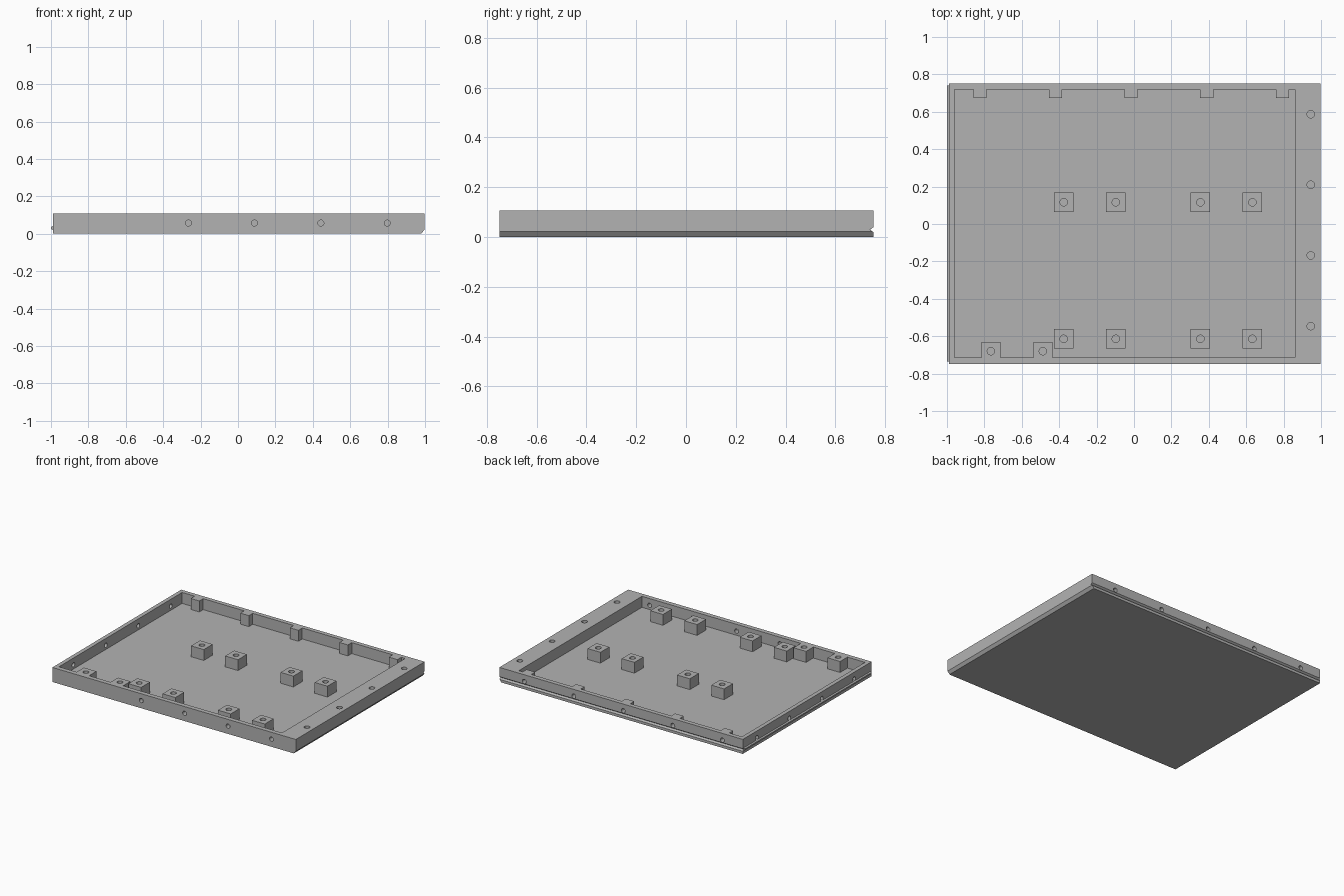
import bpy, bmesh, math
from mathutils import Vector, Matrix

if "Cube" in bpy.data.objects:
    bpy.data.objects.remove(bpy.data.objects["Cube"])

GREY = (0.45, 0.45, 0.45, 1)
grey = bpy.data.materials.new("plain_grey")
grey.diffuse_color = GREY
grey.use_nodes = True
grey.node_tree.nodes["Principled BSDF"].inputs["Base Color"].default_value = GREY

RIM, FLOOR = 0.107, 0.026
LEFT, RIGHT, FRONT, BACK = -0.99, 0.996, -0.749, 0.752
IN_L, IN_R, IN_F, IN_B = -0.96, 0.86, -0.715, 0.72


def finish(bm, name):
    bmesh.ops.recalc_face_normals(bm, faces=bm.faces)
    mesh = bpy.data.meshes.new(name)
    bm.to_mesh(mesh)
    bm.free()
    mesh.materials.append(grey)
    obj = bpy.data.objects.new(name, mesh)
    bpy.context.collection.objects.link(obj)
    return obj


def prism(name, points, direction):
    """Sweep a closed flat outline along a direction."""
    bm = bmesh.new()
    face = bm.faces.new([bm.verts.new(p) for p in points])
    swept = bmesh.ops.extrude_face_region(bm, geom=[face])["geom"]
    verts = [v for v in swept if isinstance(v, bmesh.types.BMVert)]
    bmesh.ops.translate(bm, verts=verts, vec=direction)
    return finish(bm, name)


def drills(name, centres, axis, radius, length):
    """Round cutters centred on the given points."""
    bm = bmesh.new()
    turn = Vector(axis).to_track_quat("Z", "Y").to_matrix().to_4x4()
    for c in centres:
        bmesh.ops.create_cone(bm, cap_ends=True, segments=24, radius1=radius,
                              radius2=radius, depth=length,
                              matrix=Matrix.Translation(c) @ turn)
    return finish(bm, name)


def cut(obj, cutter):
    mod = obj.modifiers.new("cut", "BOOLEAN")
    mod.operation, mod.solver, mod.object = "DIFFERENCE", "EXACT", cutter
    cutter.hide_render = True
    bpy.context.view_layer.objects.active = obj
    bpy.ops.object.modifier_apply(modifier=mod.name)
    bpy.data.objects.remove(cutter)


# Tray body, with the lower right edge chamfered
profile = [(LEFT, 0), (RIGHT - 0.016, 0), (RIGHT, 0.021), (RIGHT, RIM), (LEFT, RIM)]
tray = prism("tray_body", [(x, FRONT, z) for x, z in profile], (0, BACK - FRONT, 0))

# Cavity outline, stepping around the front posts and the back tabs
post_x = [-0.765, -0.487]
tab_x = [-0.823, -0.419, -0.015, 0.389, 0.793]
outline = [(IN_L, IN_F)]
for x in post_x:
    outline += [(x - 0.051, IN_F), (x - 0.051, -0.63), (x + 0.051, -0.63), (x + 0.051, IN_F)]
outline += [(IN_R, IN_F), (IN_R, IN_B)]
for x in reversed(tab_x):
    outline += [(x + 0.035, IN_B), (x + 0.035, 0.675), (x - 0.035, 0.675), (x - 0.035, IN_B)]
outline.append((IN_L, IN_B))
cut(tray, prism("cavity", [(x, y, FLOOR) for x, y in outline], (0, 0, 0.2)))

# V groove along the back
groove = [(BACK + 0.01, 0.012), (BACK - 0.013, 0.029), (BACK + 0.01, 0.046)]
cut(tray, prism("groove", [(-1.1, y, z) for y, z in groove], (2.2, 0, 0)))

# Screw holes in the walls, the wide ledge and the front posts
side_y = [0.587, 0.21, -0.168, -0.546]
front_x = [-0.265, 0.088, 0.443, 0.798]
MID = 0.057
cut(tray, drills("front_holes", [(x, FRONT, MID) for x in front_x], (0, 1, 0), 0.016, 0.1))
cut(tray, drills("back_holes", [(x, BACK, MID) for x in tab_x], (0, 1, 0), 0.016, 0.12))
cut(tray, drills("side_holes", [(LEFT, y, MID) for y in side_y], (1, 0, 0), 0.016, 0.1))
cut(tray, drills("ledge_holes", [(0.945, y, RIM) for y in side_y], (0, 0, 1), 0.02, 0.12))
cut(tray, drills("post_holes", [(x, -0.68, RIM) for x in post_x], (0, 0, 1), 0.02, 0.12))

# Locating bead along the left-hand edge
bead = [(LEFT + 0.01, 0.016), (-1, 0.026), (-1, 0.036), (LEFT + 0.01, 0.046)]
bead_obj = prism("side_bead", [(x, -0.735, z) for x, z in bead], (0, 1.475, 0))

# Free-standing square mounting posts
parts = [tray, bead_obj]
HALF = 0.052
for x in (-0.376, -0.097, 0.355, 0.633):
    for row, y in (("front", -0.614), ("rear", 0.116)):
        corners = [(-1, -1), (1, -1), (1, 1), (-1, 1)]
        post = prism(row + "_mounting_post",
                     [(x + a * HALF, y + b * HALF, FLOOR - 0.005) for a, b in corners],
                     (0, 0, RIM - FLOOR + 0.004))
        cut(post, drills("post_hole", [(x, y, RIM)], (0, 0, 1), 0.02, 0.12))
        parts.append(post)

# Crisp edges with smooth hole walls
bpy.ops.object.select_all(action="DESELECT")
for obj in parts:
    obj.select_set(True)
bpy.context.view_layer.objects.active = tray
bpy.ops.object.shade_smooth_by_angle(angle=math.radians(30))
